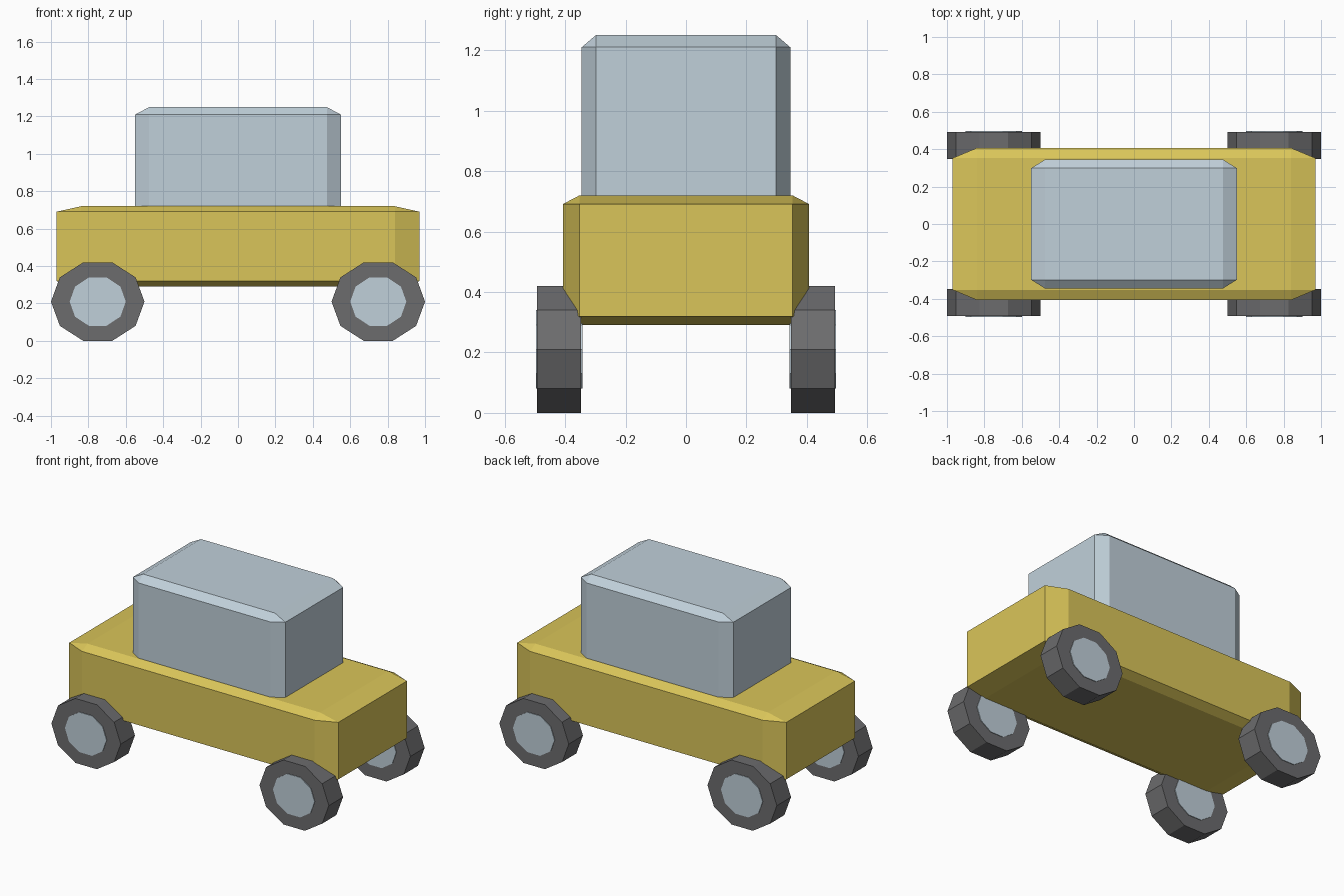
import bpy
import bmesh
import math
from mathutils import Matrix

if "Cube" in bpy.data.objects:
    bpy.data.objects.remove(bpy.data.objects["Cube"], do_unlink=True)


def material(name, color):
    mat = bpy.data.materials.new(name)
    mat.use_nodes = True
    mat.diffuse_color = (*color, 1)
    mat.node_tree.nodes["Principled BSDF"].inputs["Base Color"].default_value = (*color, 1)
    return mat


yellow = material("yellow paint", (0.70, 0.56, 0.10))
pale_blue = material("pale blue", (0.53, 0.63, 0.70))
rubber = material("dark rubber", (0.15, 0.15, 0.155))


def add_object(name, bm, mat):
    mesh = bpy.data.meshes.new(name)
    bm.to_mesh(mesh)
    bm.free()
    mesh.materials.append(mat)
    obj = bpy.data.objects.new(name, mesh)
    bpy.context.collection.objects.link(obj)
    return obj


def chamfered_box(name, size, bottom, mat):
    """Unit cube with one flat bevel, stretched so the chamfers stretch too."""
    bm = bmesh.new()
    bmesh.ops.create_cube(bm, size=1)
    bmesh.ops.bevel(bm, geom=bm.edges[:], offset=0.068, segments=1,
                    profile=0.5, affect='EDGES')
    bmesh.ops.scale(bm, vec=size, verts=bm.verts)
    bmesh.ops.translate(bm, vec=(0, 0, bottom + size[2] / 2), verts=bm.verts)
    return add_object(name, bm, mat)


def disc(name, center, radius_x, radius_z, width, mat):
    """Ten-sided drum lying along y, slightly flattened in height."""
    bm = bmesh.new()
    bmesh.ops.create_cone(bm, cap_ends=True, segments=10, radius1=1, radius2=1, depth=width)
    # Put a corner at the front and back, and a flat side on the ground
    corner = max(bm.verts, key=lambda v: v.co.x).co
    turn = Matrix.Rotation(-math.atan2(corner.y, corner.x), 4, 'Z')
    lay = Matrix.Rotation(math.radians(90), 4, 'X')
    stretch = Matrix.Diagonal((radius_x, 1, radius_z, 1))
    bm.transform(Matrix.Translation(center) @ stretch @ lay @ turn)
    return add_object(name, bm, mat)


# Body and cabin
chamfered_box("body", (1.94, 0.815, 0.43), 0.29, yellow)
chamfered_box("cabin", (1.1, 0.69, 0.59), 0.66, pale_blue)

# Four wheels, each with a hub showing on both sides
for x_side, end in ((1, "left"), (-1, "right")):
    for y_side, face in ((-1, "front"), (1, "back")):
        spot = (0.75 * x_side, 0.42 * y_side, 0.21)
        disc(f"{face}_{end}_tyre", spot, 0.25, 0.2208, 0.146, rubber)
        disc(f"{face}_{end}_hub", spot, 0.15, 0.1367, 0.154, pale_blue)
